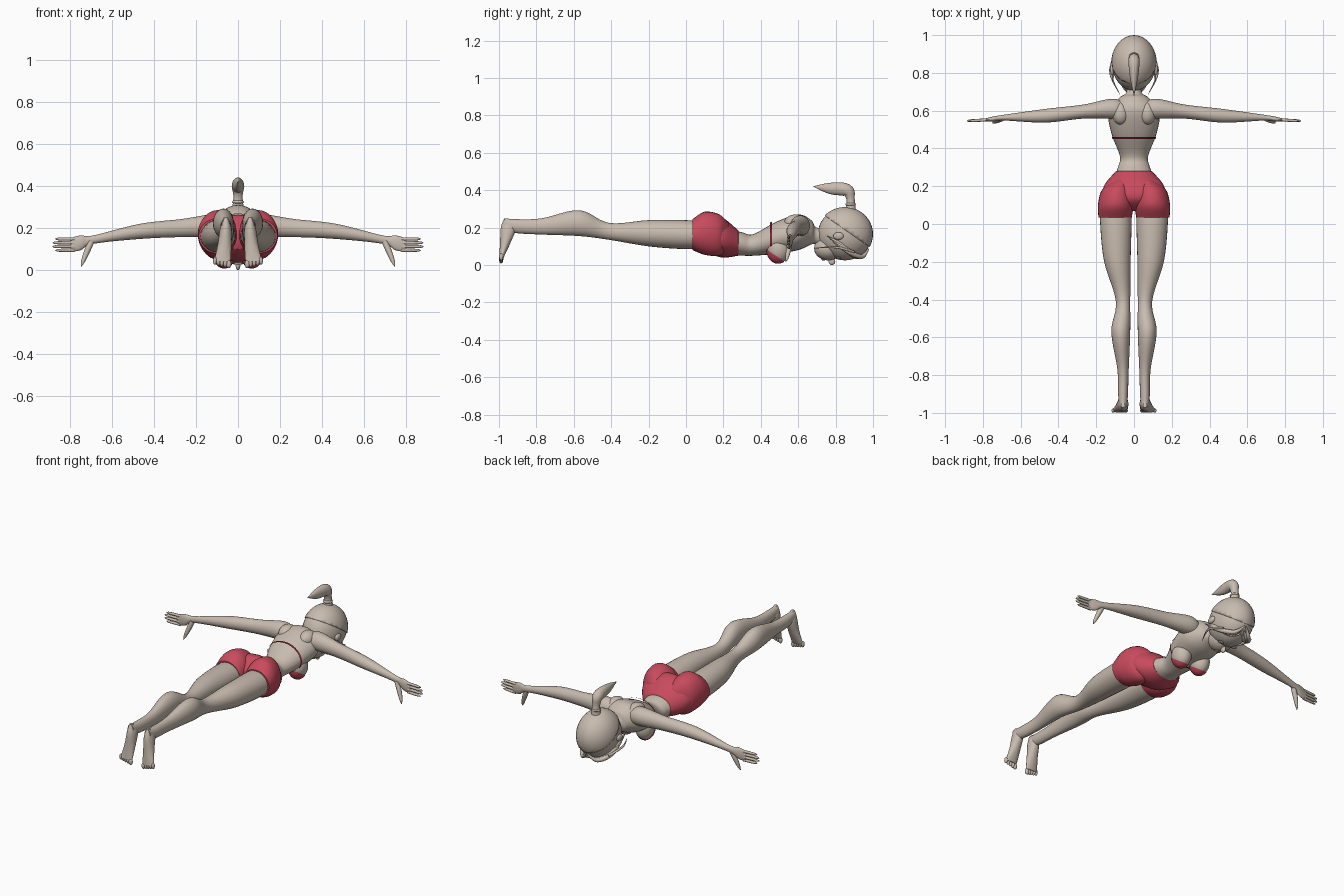
import bpy, bmesh, math
from mathutils import Vector

if "Cube" in bpy.data.objects:
    bpy.data.objects.remove(bpy.data.objects["Cube"])


def material(name, rgb):
    mat = bpy.data.materials.new(name)
    mat.use_nodes = True
    mat.diffuse_color = (*rgb, 1)
    shader = mat.node_tree.nodes["Principled BSDF"]
    shader.inputs["Base Color"].default_value = (*rgb, 1)
    shader.inputs["Roughness"].default_value = .7
    return mat


SKIN = material("warm beige", (.58, .5, .43))
RED = material("rose red", (.58, .07, .11))
DARK = material("dark red", (.22, .02, .03))


def finish(name, bm, mat=SKIN):
    bmesh.ops.recalc_face_normals(bm, faces=bm.faces)
    mesh = bpy.data.meshes.new(name)
    bm.to_mesh(mesh)
    bm.free()
    mesh.materials.append(mat)
    mesh.polygons.foreach_set("use_smooth", [True] * len(mesh.polygons))
    mesh.set_sharp_from_angle(angle=math.radians(50))
    part = bpy.data.objects.new(name, mesh)
    bpy.context.collection.objects.link(part)
    return part


def smooth_rows(rows, steps):
    """Catmull-Rom interpolation through the given sections."""
    out = []
    last = len(rows) - 1
    for i in range(last):
        before, start, end, after = (rows[max(0, min(last, i + k))] for k in (-1, 0, 1, 2))
        for j in range(steps):
            t = j / steps
            out.append([b + t / 2 * (c - a + t * (2*a - 5*b + 4*c - d + t * (3*(b - c) + d - a)))
                        for a, b, c, d in zip(before, start, end, after)])
    return out + [list(rows[last])]


X, Y, Z = (Vector(v) for v in ((1, 0, 0), (0, 1, 0), (0, 0, 1)))


def loft(rows, axes=None, ref=Z, side=1, seg=28, caps=True):
    """Sections (x, y, z, radius[, second radius]); without axes they follow the path."""
    bm = bmesh.new()
    rows = smooth_rows(rows, steps=6)
    points = [Vector(row[:3]) for row in rows]
    rings = []
    for i, row in enumerate(rows):
        if axes:
            u, v = axes
        else:
            ahead, behind = points[min(i + 1, len(points) - 1)], points[max(i - 1, 0)]
            tangent = (ahead - behind).normalized()
            u = ref.cross(tangent).normalized()
            v = tangent.cross(u)
        ring = []
        for k in range(seg):
            turn = math.tau * k / seg
            p = points[i] + u * row[3] * math.cos(turn) + v * row[-1] * math.sin(turn)
            ring.append(bm.verts.new((p.x * side, p.y, p.z)))
        rings.append(ring)
    for a, b in zip(rings, rings[1:]):
        for k in range(seg):
            n = (k + 1) % seg
            bm.faces.new((a[k], a[n], b[n], b[k]))
    if caps:
        bm.faces.new(rings[0])
        bm.faces.new(rings[-1])
    return bm


def body(rows, **options):
    """Sections along y: (y, centre x, half width, low z, high z)."""
    sections = [(cx, y, (low + high) / 2, wide, (high - low) / 2)
                for y, cx, wide, low, high in rows]
    return loft(sections, (X, Z), **options)


def ball(name, centre, radii, mat=SKIN, plane=None):
    """Ellipsoid, cut off above an optional plane given as (point, normal)."""
    bm = bmesh.new()
    bmesh.ops.create_uvsphere(bm, u_segments=32, v_segments=20, radius=1)
    for vert in bm.verts:
        vert.co = Vector(c + r * k for c, r, k in zip(centre, radii, vert.co))
    if plane:
        bmesh.ops.bisect_plane(bm, geom=bm.verts[:] + bm.edges[:] + bm.faces[:],
                               plane_co=plane[0], plane_no=plane[1], clear_outer=True)
    return finish(name, bm, mat)


# Torso and neck
finish("torso", body([
    (.2, 0, .12, .05, .2), (.3, 0, .085, .05, .175), (.36, 0, .075, .05, .165),
    (.48, 0, .12, .06, .23), (.6, 0, .135, .08, .27), (.67, 0, .075, .11, .24),
    (.7, 0, .04, .11, .2), (.8, 0, .04, .09, .2)]))

# Shorts: waist section
finish("shorts_waist", body([
    (.28, 0, .095, .05, .185), (.2, 0, .16, .04, .25),
    (.13, 0, .15, .06, .26), (.07, 0, .04, .1, .2)]), RED)

# Head, jaw and hair cap
head_centre = Vector((0, .85, .165))
head_radii = Vector((.116, .145, .14))
ball("head", head_centre, head_radii)
ball("jaw", (0, .76, .09), (.07, .075, .065))
hair = ball("hair_cap", head_centre, head_radii + Vector((.005, .005, .005)),
            plane=((0, .87, .175), (0, -.57, -.82)))
shell = hair.modifiers.new("thickness", "SOLIDIFY")
shell.thickness = .006

# Ponytail and its tie
finish("ponytail", loft([
    (0, .88, .28, .03, .03), (0, .88, .35, .022, .022), (0, .86, .4, .034, .03),
    (0, .77, .41, .03, .02), (0, .68, .42, .001, .001)], ref=-X))
ball("hair_tie", (0, .88, .325), (.028, .028, .012))

# Nose and mouth
ball("nose", (0, .78, .02), (.011, .018, .02))
for lip, y in (("upper", .74), ("lower", .73)):
    ball(lip + "_lip", (0, y, .03), (.018, .005, .007))

# Chest strap around the back
finish("chest_strap", body([(.45, 0, .114, .05, .228), (.46, 0, .117, .05, .232)],
                           caps=False), DARK)

for side, tag in ((1, "left_"), (-1, "right_")):

    def part(name, bm, mat=SKIN):
        finish(tag + name, bm, mat)

    def lump(name, x, y, z, radii, mat=SKIN, plane=None):
        ball(tag + name, (side * x, y, z), radii, mat, plane)

    # Leg
    part("leg", body([
        (.1, .096, .08, .09, .23), (0, .096, .083, .085, .24), (-.2, .088, .07, .1, .24),
        (-.41, .058, .038, .135, .225), (-.57, .07, .05, .155, .293),
        (-.77, .058, .03, .163, .25), (-.9, .058, .026, .17, .245),
        (-.97, .058, .02, .185, .25)], side=side))

    # Foot hanging down from the ankle, with toes at its end
    part("foot", loft([
        (.058, -.96, .25, .01, .012), (.058, -.95, .2, .027, .04),
        (.064, -.966, .12, .033, .028), (.075, -.987, .04, .04, .012)], (X, Y), side=side))
    for i in range(5):
        size = .009 if i else .012
        lump(f"toe_{i}", .044 + .0165 * i, -.988, .028 + .004 * i, (size, .011, .019))

    # Shorts: leg section down to the hem
    part("shorts_leg", body([
        (.23, .07, .04, .09, .22), (.18, .09, .08, .05, .27),
        (.1, .097, .094, .055, .285), (.035, .1, .088, .08, .245)], side=side), RED)

    # Chest and its cup
    lump("breast", .066, .495, .085, (.054, .062, .074))
    lump("cup", .066, .493, .084, (.057, .064, .077), RED, ((0, .48, .05), (0, .55, .83)))
    lump("shoulder_blade", .07, .585, .225, (.045, .06, .045))

    # Arm and palm
    part("arm", loft([
        (.05, .6, .2, .045, .045), (.12, .61, .21, .053, .055), (.27, .595, .2, .037, .043),
        (.47, .573, .184, .036, .036), (.69, .563, .145, .015, .02),
        (.75, .555, .13, .013, .035), (.8, .55, .12, .005, .033)], (Y, Z), side=side))

    # Fingers and thumb
    for i in range(4):
        z = .148 - .018 * i
        tip = .892 - .013 * abs(i - 1.5)
        part(f"finger_{i}", loft([(.78, .551, z, .008), (tip - .02, .547, z, .007),
                                  (tip, .545, z, .001)], side=side, seg=12))
    part("thumb", loft([(.7, .557, .135, .014), (.72, .55, .09, .014),
                        (.74, .54, .04, .009), (.748, .533, .016, .001)],
                       ref=Y, side=side, seg=14))

    # Eye and ear
    lump("eye", .045, .815, .037, (.023, .011, .006))
    lump("ear", .115, .815, .155, (.012, .028, .02))

    # Swept fringe locks and a loose side strand
    for i in range(3):
        shift = .018 * i
        part(f"fringe_{i}", loft([
            (.005, .975 - shift, .085 - shift, .004), (.05, .94 - shift, .045, .012),
            (.1, .87 - shift, .07 + shift, .012), (.114, .79 - shift, .12 + shift, .001)],
            side=side, seg=12))
    part("side_strand", loft([(.1, .9, .07, .006), (.125, .8, .095, .006),
                              (.075, .685, .09, .001)], side=side, seg=10))
